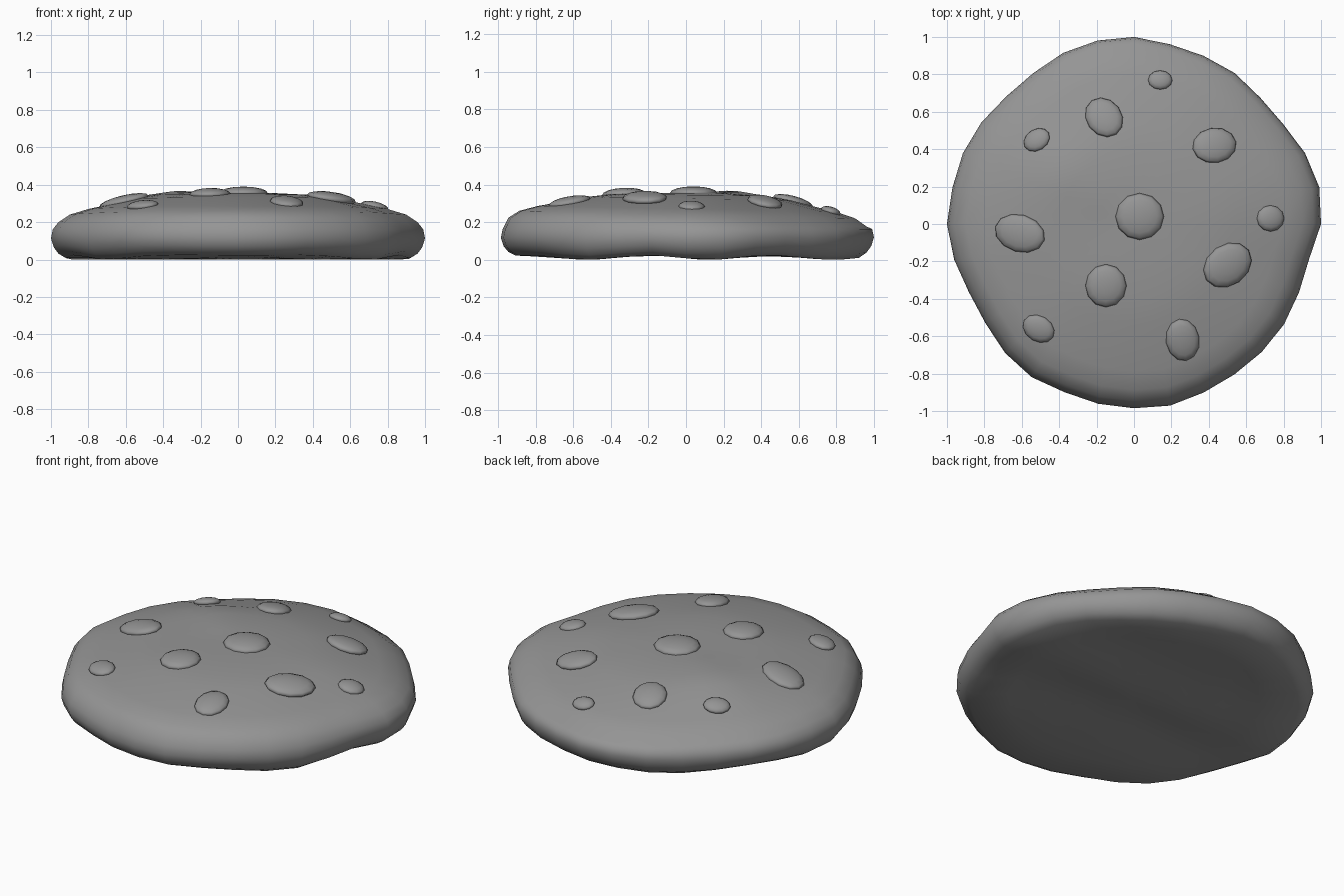
import bpy
import bmesh
import math
from mathutils import Matrix, Vector

cube = bpy.data.objects.get("Cube")
if cube:
    bpy.data.objects.remove(cube, do_unlink=True)

grey = bpy.data.materials.new("plain grey")
grey.use_nodes = True
grey.diffuse_color = (0.3, 0.3, 0.3, 1)
grey.node_tree.nodes["Principled BSDF"].inputs["Base Color"].default_value = (0.3, 0.3, 0.3, 1)

# Uneven outline radius, counter-clockwise from +x
OUTLINE = [1.0, 1.01, .99, .96, .955, .97, .973, .98, 1.0, 1.0, .99, .97, .965, .98, .99, .99,
           1.0, .98, .955, .955, .975, .985, .973, .98, .985, .99, .975, .967, .967, .965, .955, .955]
SEGMENTS = len(OUTLINE)
# Domed top and rounded edge as (radius, height)
TOP = [(0, .355), (.2, .355), (.4, .345), (.55, .325), (.68, .295), (.8, .27), (.9, .24), (.96, .2)]
EDGE = [(.99, .16), (1, .11), (.985, .06), (.96, .025)]
BOTTOM = [.92, .7, .5, .3, .15, 0]


def top_height(x, y):
    """Height of the lumpy top surface."""
    r = min(math.hypot(x, y), TOP[-1][0])
    for (r0, z0), (r1, z1) in zip(TOP, TOP[1:]):
        if r <= r1:
            z = z0 + (z1 - z0) * (r - r0) / (r1 - r0)
            break
    hill = .03 * math.exp(-((x + .4) ** 2 + (y - .3) ** 2) / .05)
    return z + hill - .025 * y * r


def wave(y):
    """Gentle ripple of the underside."""
    return .012 * (1 + math.cos(math.tau * (y + .2) / .65))


def finish(bm, name):
    mesh = bpy.data.meshes.new(name)
    bmesh.ops.recalc_face_normals(bm, faces=bm.faces)
    for face in bm.faces:
        face.smooth = True
    bm.to_mesh(mesh)
    bm.free()
    mesh.materials.append(grey)
    obj = bpy.data.objects.new(name, mesh)
    bpy.context.collection.objects.link(obj)
    return obj


# Biscuit body: rings from the top centre over the edge to the bottom centre
bm = bmesh.new()
levels = [("top", r, z) for r, z in TOP]
levels += [("edge", r, z) for r, z in EDGE]
levels += [("bottom", r, 0) for r in BOTTOM]
rings = []
for kind, r, z in levels:
    ring = []
    for i in range(SEGMENTS if r else 1):
        angle = math.tau * i / SEGMENTS
        x = r * OUTLINE[i] * math.cos(angle)
        y = r * OUTLINE[i] * math.sin(angle)
        if kind == "top":
            height = top_height(r * math.cos(angle), r * math.sin(angle))
        elif kind == "edge":
            height = z + wave(y) * (1 - z / .2)
        else:
            height = wave(y)
        ring.append(bm.verts.new((x, y, height)))
    rings.append(ring)
for a, b in zip(rings, rings[1:]):
    for i in range(SEGMENTS):
        j = (i + 1) % SEGMENTS
        if len(a) == 1:
            bm.faces.new((a[0], b[i], b[j]))
        elif len(b) == 1:
            bm.faces.new((a[i], b[0], a[j]))
        else:
            bm.faces.new((a[i], b[i], b[j], a[j]))
finish(bm, "biscuit_body")

# Chips: x, y, half length, half width, turn in degrees
CHIPS = [
    (.03, .04, .13, .125, 0), (.43, .42, .12, .095, 10), (-.16, .57, .115, .095, -55),
    (-.52, .45, .075, .06, 30), (.14, .77, .065, .053, 0), (-.61, -.05, .14, .1, -15),
    (-.15, -.33, .115, .11, 90), (-.51, -.56, .09, .07, -30), (.26, -.62, .115, .09, 100),
    (.5, -.22, .14, .11, 35), (.73, .03, .075, .07, 0),
]
for n, (x, y, length, width, turn) in enumerate(CHIPS, 1):
    d = .06
    slope_x = (top_height(x + d, y) - top_height(x - d, y)) / (2 * d)
    slope_y = (top_height(x, y + d) - top_height(x, y - d)) / (2 * d)
    normal = Vector((-slope_x, -slope_y, 1)).normalized()
    tilt = Vector((0, 0, 1)).rotation_difference(normal).to_matrix().to_4x4()
    size = Matrix.Diagonal((length, width, .015 + .16 * width, 1))
    place = Matrix.Translation((x, y, top_height(x, y)))
    bm = bmesh.new()
    bmesh.ops.create_uvsphere(bm, u_segments=12, v_segments=8, radius=1,
                              matrix=place @ tilt @ Matrix.Rotation(math.radians(turn), 4, "Z") @ size)
    finish(bm, f"chip_{n}")
